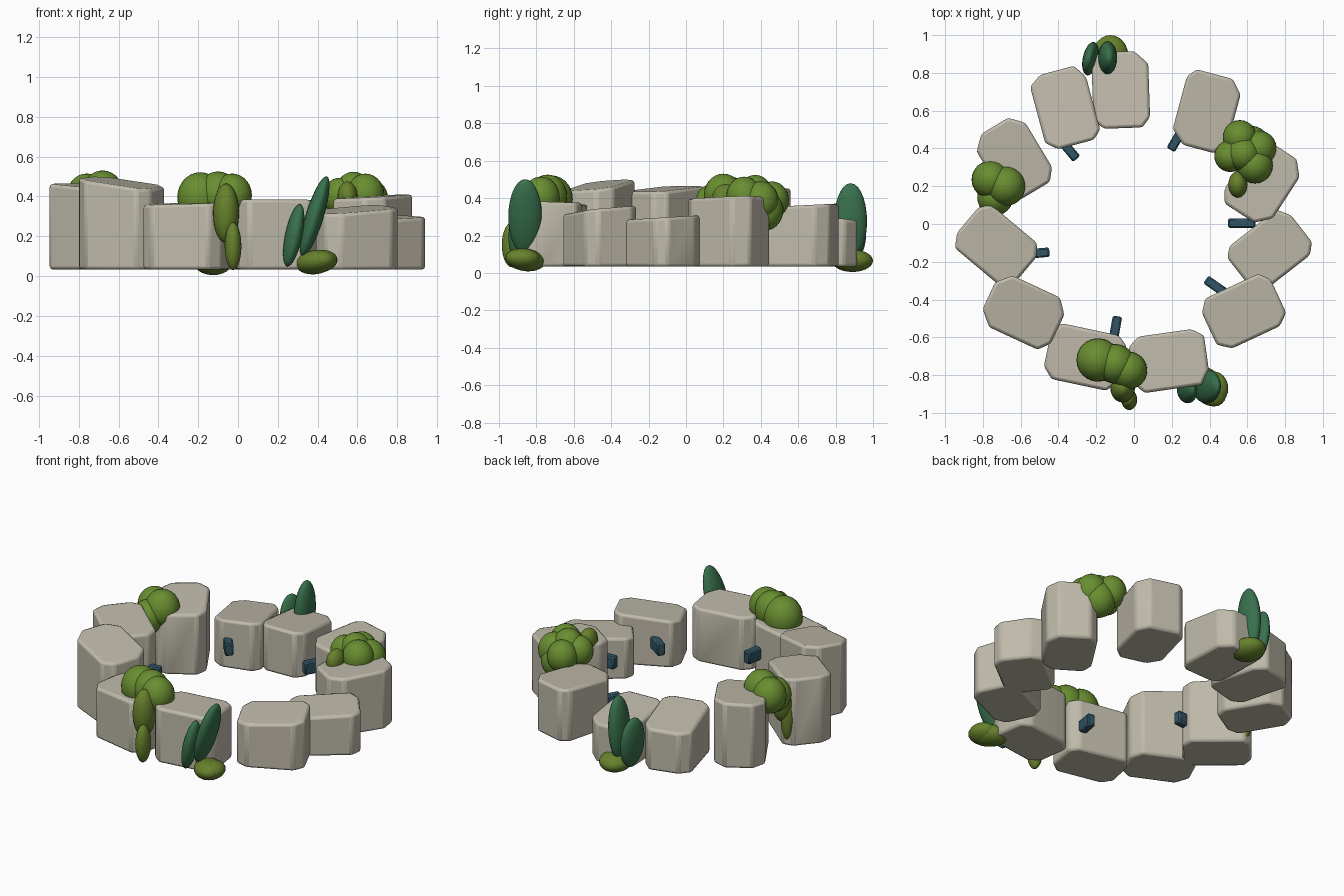
import bpy, bmesh, math, random
from mathutils import Vector, Matrix

if "Cube" in bpy.data.objects:
    bpy.data.objects.remove(bpy.data.objects["Cube"])

random.seed(4)


def material(name, rgb):
    m = bpy.data.materials.new(name)
    m.diffuse_color = (*rgb, 1)
    m.use_nodes = True
    m.node_tree.nodes["Principled BSDF"].inputs["Base Color"].default_value = m.diffuse_color
    return m


STONE = material("warm grey stone", (0.52, 0.49, 0.40))
BUSH = material("bush green", (0.14, 0.27, 0.03))
MOSS = material("moss green", (0.135, 0.22, 0.025))
LEAF = material("deep leaf green", (0.04, 0.165, 0.075))
PEG = material("dark blue metal", (0.03, 0.09, 0.13))


def finish(name, bm, mat, bevel=0.0, segments=2):
    bmesh.ops.recalc_face_normals(bm, faces=bm.faces)
    me = bpy.data.meshes.new(name)
    bm.to_mesh(me)
    bm.free()
    me.materials.append(mat)
    ob = bpy.data.objects.new(name, me)
    bpy.context.collection.objects.link(ob)
    if bevel:
        mod = ob.modifiers.new("soft edges", 'BEVEL')
        mod.width, mod.segments = bevel, segments
        mod.limit_method = 'ANGLE'
        mod.angle_limit = math.radians(25)
    bpy.ops.object.select_all(action='DESELECT')
    ob.select_set(True)
    bpy.context.view_layer.objects.active = ob
    bpy.ops.object.shade_smooth_by_angle(angle=math.radians(35))
    return ob


# Standing stone: chamfered block with a sloping top
def stone(i, x, y, deg, z, gx, gy, lx=0.405, ly=0.30, base=0.033):
    hx, hy = lx / 2, ly / 2
    outline = []
    for sx, sy in ((1, 1), (-1, 1), (-1, -1), (1, -1)):
        c, d = random.uniform(0.04, 0.075), random.uniform(0.04, 0.075)
        pair = [(sx * hx, sy * (hy - c)), (sx * (hx - d), sy * hy)]
        outline += pair if sx * sy > 0 else pair[::-1]
    rot = Matrix.Rotation(math.radians(deg), 3, 'Z')
    bm = bmesh.new()
    low, high = [], []
    for px, py in outline:
        v = rot @ Vector((px, py, 0))
        low.append(bm.verts.new((x + v.x, y + v.y, base)))
        high.append(bm.verts.new((x + v.x, y + v.y, z + gx * v.x + gy * v.y)))
    bm.faces.new(low)
    bm.faces.new(high)
    n = len(low)
    for k in range(n):
        j = (k + 1) % n
        bm.faces.new((low[k], low[j], high[j], high[k]))
    finish(f"stone_{i}", bm, STONE, 0.016)


# x, y, long axis angle, top height, top slope in x and y
STONES = [
    (-0.07, 0.71, 92, 0.305, 0.0, -0.12),
    (-0.365, 0.615, 105, 0.32, 0.05, -0.10),
    (-0.635, 0.345, 121, 0.435, 0.0, 0.08),
    (-0.73, -0.115, 140, 0.45, -0.06, 0.05),
    (-0.585, -0.465, 155, 0.47, -0.10, 0.11),
    (-0.26, -0.705, 168, 0.365, 0.03, 0.02),
    (0.185, -0.725, 8, 0.38, 0.0, -0.03),
    (0.58, -0.465, 25, 0.335, 0.04, 0.10),
    (0.72, -0.14, 38, 0.295, 0.0, 0.06),
    (0.68, 0.22, 57, 0.40, 0.05, 0.02),
    (0.385, 0.595, 75, 0.36, 0.0, 0.05),
]
for i, s in enumerate(STONES, 1):
    stone(i, *s)


# Pegs poking out of the inner faces
PEGS = [(-0.35, 0.40, -50), (0.23, 0.455, 60), (0.57, 0.005, 0),
        (0.44, -0.335, -35), (-0.10, -0.56, 80), (-0.52, -0.155, 5)]
for i, (x, y, deg) in enumerate(PEGS, 1):
    bm = bmesh.new()
    bmesh.ops.create_cube(bm, size=1)
    bmesh.ops.transform(bm, verts=bm.verts, matrix=Matrix.LocRotScale(
        Vector((x, y, 0.19)), Matrix.Rotation(math.radians(deg), 3, 'Z'),
        Vector((0.145, 0.05, 0.08))))
    finish(f"peg_{i}", bm, PEG, 0.008, 1)


# Ellipsoid clusters for planting: (centre), (half sizes), lean about y, turn about z
def blobs(name, parts, mat):
    bm = bmesh.new()
    for loc, size, lean, turn in parts:
        m = (Matrix.Translation(loc) @ Matrix.Rotation(math.radians(turn), 4, 'Z')
             @ Matrix.Rotation(math.radians(lean), 4, 'Y') @ Matrix.Diagonal((*size, 1)))
        bmesh.ops.create_uvsphere(bm, u_segments=24, v_segments=14, radius=1, matrix=m)
    finish(name, bm, mat)


def lobes(*items):
    return [((x, y, z), (r, r, r * 1.1), 0, 0) for x, y, z, r in items]


blobs("front_bush", lobes((-0.19, -0.72, 0.395, 0.115), (-0.10, -0.74, 0.41, 0.105),
                          (-0.03, -0.775, 0.405, 0.10)), BUSH)
blobs("front_vine", [((-0.06, -0.87, 0.315), (0.065, 0.075, 0.15), 0, 0),
                     ((-0.025, -0.93, 0.15), (0.042, 0.055, 0.12), 0, 0)], MOSS)

blobs("left_bush", lobes((-0.76, 0.235, 0.405, 0.10), (-0.68, 0.20, 0.415, 0.105),
                         (-0.735, 0.14, 0.37, 0.095)), BUSH)
blobs("left_vine", [((-0.75, 0.09, 0.31), (0.065, 0.06, 0.13), 0, 0),
                    ((-0.78, 0.08, 0.20), (0.04, 0.04, 0.14), 0, 0)], MOSS)

blobs("right_bush", lobes((0.56, 0.46, 0.39, 0.09), (0.66, 0.40, 0.385, 0.095),
                          (0.51, 0.36, 0.40, 0.085), (0.64, 0.31, 0.41, 0.095),
                          (0.58, 0.37, 0.425, 0.09), (0.62, 0.42, 0.335, 0.10)), BUSH)
blobs("right_vine", [((0.55, 0.21, 0.40), (0.05, 0.07, 0.075), 0, 0)], MOSS)

# Upright leaf clumps with a low mossy mound
blobs("front_leaves", [((0.385, -0.86, 0.30), (0.045, 0.09, 0.21), 17, 0),
                       ((0.28, -0.88, 0.205), (0.042, 0.07, 0.16), 12, 10)], LEAF)
blobs("front_mound", [((0.39, -0.86, 0.07), (0.12, 0.085, 0.06), -8, -50),
                      ((0.42, -0.87, 0.075), (0.08, 0.09, 0.055), -8, 0)], MOSS)
blobs("back_leaves", [((-0.14, 0.88, 0.275), (0.05, 0.088, 0.205), 3, 0),
                      ((-0.23, 0.875, 0.205), (0.04, 0.09, 0.16), -4, -12)], LEAF)
blobs("back_mound", [((-0.125, 0.89, 0.065), (0.095, 0.11, 0.06), 0, 0)], MOSS)
